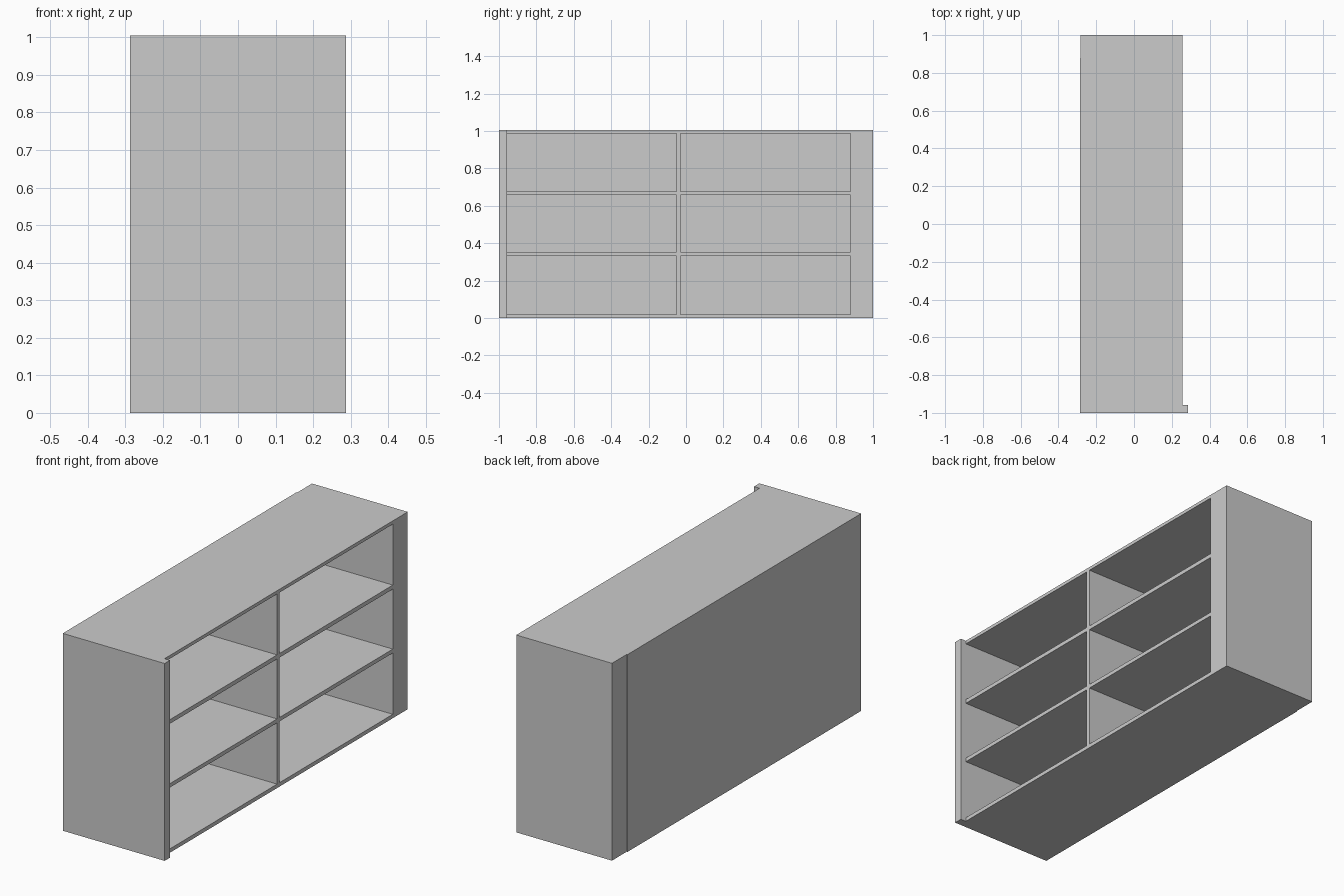
import bpy

if "Cube" in bpy.data.objects:
    bpy.data.objects.remove(bpy.data.objects["Cube"])


def box(name, x, y, z):
    """Box spanning the given (min, max) ranges."""
    bpy.ops.mesh.primitive_cube_add(size=1, location=[(a + b) / 2 for a, b in (x, y, z)])
    ob = bpy.context.object
    ob.name = name
    ob.scale = [b - a for a, b in (x, y, z)]
    bpy.ops.object.transform_apply(location=False, rotation=False, scale=True)
    return ob


HEIGHT = 1.005
DEPTH = (-0.283, 0.256)      # carcass depth
INNER = (-0.957, 0.88)       # clear span between the end panels

# End panels: a deeper one at the front, a thick one at the rear
box("deep_end_panel", (-0.287, 0.287), (-1.0, INNER[0]), (0, HEIGHT))
box("thick_end_panel", DEPTH, (INNER[1], 1.0), (0, HEIGHT))

# Bottom, two shelves and top
boards = {"bottom_board": (0, 0.02), "lower_shelf": (0.352, 0.332),
          "upper_shelf": (0.657, 0.678), "top_board": (0.988, HEIGHT)}
for name, z in boards.items():
    box(name, DEPTH, INNER, sorted(z))

# Upright dividers, one per row
levels = [sorted(z) for z in boards.values()]
for i in range(3):
    box(f"divider_{i + 1}", DEPTH, (-0.051, -0.03), (levels[i][1], levels[i + 1][0]))

# Thin back board, slightly proud of the carcass
box("back_board", (-0.287, DEPTH[0]), INNER, (0, HEIGHT))
